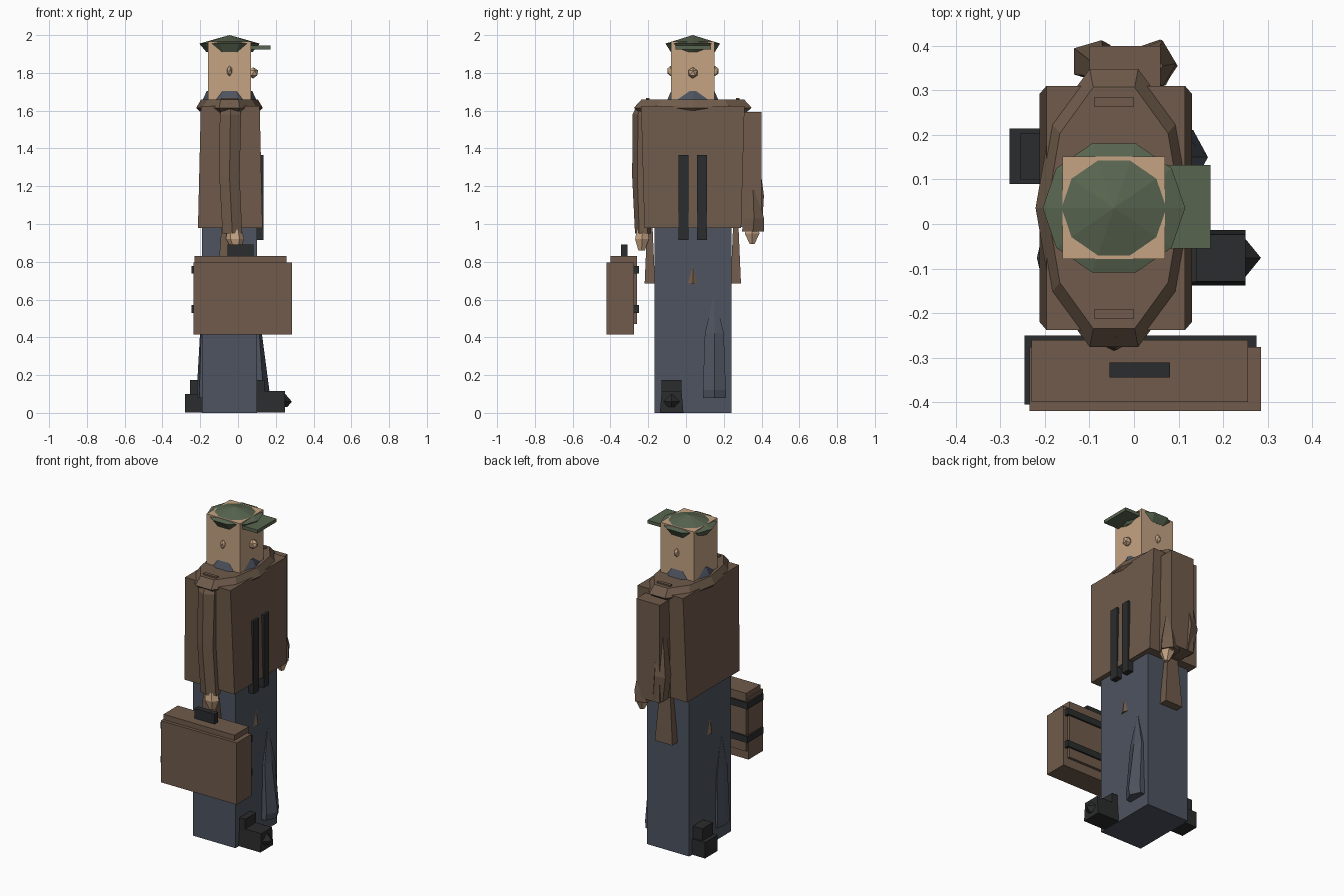
import bpy
import bmesh
from math import cos, sin, tau

default_cube = bpy.data.objects.get("Cube")
if default_cube:
    bpy.data.objects.remove(default_cube, do_unlink=True)


def make_material(name, color):
    material = bpy.data.materials.new(name)
    material.use_nodes = True
    material.diffuse_color = (*color, 1)
    shader = material.node_tree.nodes["Principled BSDF"]
    shader.inputs["Base Color"].default_value = (*color, 1)
    shader.inputs["Roughness"].default_value = 0.9
    return material


brown = make_material("coat brown", (0.16, 0.105, 0.07))
skin = make_material("skin tan", (0.56, 0.37, 0.23))
slate = make_material("trouser slate", (0.075, 0.087, 0.115))
black = make_material("leather black", (0.024, 0.025, 0.026))
green = make_material("cap green", (0.098, 0.13, 0.08))

# Shared vertical axis of the body
AXIS_X, AXIS_Y = -0.045, 0.036


def finish(name, bm, material):
    bmesh.ops.recalc_face_normals(bm, faces=bm.faces)
    mesh = bpy.data.meshes.new(name)
    bm.to_mesh(mesh)
    bm.free()
    mesh.materials.append(material)
    part = bpy.data.objects.new(name, mesh)
    bpy.context.scene.collection.objects.link(part)
    return part


def box(name, material, x, y, z, taper=(1, 1)):
    """Box from three (low, high) ranges; taper scales its top."""
    bm = bmesh.new()
    bmesh.ops.create_cube(bm, size=1)
    for vert in bm.verts:
        top = vert.co.z > 0
        scale = taper if top else (1, 1)
        vert.co.x = sum(x) / 2 + vert.co.x * (x[1] - x[0]) * scale[0]
        vert.co.y = sum(y) / 2 + vert.co.y * (y[1] - y[0]) * scale[1]
        vert.co.z = z[1] if top else z[0]
    return finish(name, bm, material)


def loft(name, material, sides, layers, turn=0):
    """Stacked polygons, each given as (x, y, z, x radius, y radius)."""
    bm = bmesh.new()
    rings = []
    for cx, cy, z, rx, ry in layers:
        angles = [tau * (i + turn) / sides for i in range(sides)]
        rings.append([bm.verts.new((cx + rx * cos(a), cy + ry * sin(a), z))
                      for a in angles])
    for low, high in zip(rings, rings[1:]):
        for i in range(sides):
            j = (i + 1) % sides
            bm.faces.new((low[i], low[j], high[j], high[i]))
    bm.faces.new(rings[0])
    bm.faces.new(rings[-1])
    return finish(name, bm, material)


def axial(name, material, sides, profile, turn=0):
    """Loft centred on the body axis, given as (z, x radius, y radius)."""
    layers = [(AXIS_X, AXIS_Y, *ring) for ring in profile]
    return loft(name, material, sides, layers, turn)


def pebble(name, material, center, radii):
    bm = bmesh.new()
    bmesh.ops.create_icosphere(bm, subdivisions=1, radius=1)
    for vert in bm.verts:
        vert.co = [c + r * v for c, r, v in zip(center, radii, vert.co)]
    return finish(name, bm, material)


# Trousers and coat
box("trousers", slate, (-0.19, 0.1), (-0.168, 0.24), (0, 1))
box("coat", brown, (-0.212, 0.13), (-0.22, 0.292), (0.98, 1.625), (0.91, 1.07))
axial("shoulder_yoke", brown, 10,
      [(1.57, 0.13, 0.27), (1.615, 0.176, 0.328), (1.66, 0.15, 0.285)])
axial("shirt_collar", slate, 10, [(1.64, 0.15, 0.15), (1.705, 0.12, 0.12)])

# Head with ears and nose
box("head", skin, (-0.16, 0.07), (-0.079, 0.151), (1.64, 1.967))
for side, label in ((-1, "right"), (1, "left")):
    pebble(label + "_ear", skin, (AXIS_X, AXIS_Y + side * 0.118, 1.81),
           (0.016, 0.02, 0.028))
pebble("nose", skin, (0.08, AXIS_Y, 1.8), (0.03, 0.028, 0.03))

# Cap with visor
axial("cap", green, 10, [(1.91, 0.122, 0.122), (1.955, 0.16, 0.152),
                         (2, 0.001, 0.001)])
box("cap_visor", green, (0.03, 0.172), (-0.055, 0.132), (1.925, 1.945))

# Front straps
for y in (-0.041, 0.058):
    box("front_strap", black, (0.1, 0.136), (y, y + 0.053), (0.915, 1.365))

# Coat tails, shoulder tabs
for side, label in ((-1, "right"), (1, "left")):
    inner, outer = AXIS_Y + side * 0.2, AXIS_Y + side * 0.255
    box(label + "_coat_tail", brown, (-0.11, 0.01), sorted((inner, outer)),
        (0.685, 1), (0.6, 0.5))
    tab = AXIS_Y + side * 0.238
    box(label + "_shoulder_tab", brown, (-0.09, 0), (tab - 0.01, tab + 0.01),
        (1.65, 1.668))

# Small pointed folds at the front and back of the trousers
for x in (-0.186, 0.096):
    loft("trouser_fold", brown, 4,
         [(x, AXIS_Y, 0.685, 0.016, 0.037), (x, AXIS_Y, 0.795, 0.002, 0.002)])

# Knee wedges
for label, x, y, reach in (("front", 0.1, 0.15, 0.066),
                           ("back", -0.19, -0.076, -0.028)):
    loft(label + "_knee_wedge", slate, 6,
         [(x, y, 0.08, reach * 0.85, 0.07), (x, y, 0.12, reach, 0.07),
          (x, y, 0.42, reach * 0.4, 0.058), (x, y, 0.62, 0.002, 0.004)])

# Shoes
box("front_shoe", black, (0.06, 0.25), (-0.138, -0.014), (0.002, 0.115),
    (1, 0.85))
loft("front_toe", black, 6, [(0.2, -0.076, 0.03, 0.06, 0.05),
                             (0.2, -0.076, 0.06, 0.085, 0.06),
                             (0.2, -0.076, 0.1, 0.05, 0.04)])
box("front_ankle", black, (0.06, 0.14), (-0.13, -0.024), (0.1, 0.175))
box("back_shoe", black, (-0.28, -0.15), (0.09, 0.214), (0.002, 0.1))
box("back_ankle", black, (-0.255, -0.15), (0.1, 0.204), (0.1, 0.175))

# Right arm hanging to the suitcase handle
loft("right_arm", brown, 6,
     [(-0.03, -0.225, 0.95, 0.06, 0.045), (-0.045, -0.23, 1.25, 0.062, 0.055),
      (-0.04, -0.225, 1.58, 0.065, 0.058), (-0.04, -0.21, 1.64, 0.045, 0.045)],
     0.5)
loft("right_hand", skin, 6,
     [(-0.01, -0.235, 0.86, 0.02, 0.02), (-0.015, -0.233, 0.92, 0.048, 0.042),
      (-0.02, -0.23, 0.97, 0.04, 0.035)])

# Left arm: sleeve, elbow, cuff and hand
box("left_sleeve", brown, (-0.1, 0.06), (0.28, 0.4), (0.985, 1.592))
loft("left_elbow", brown, 5,
     [(-0.07, 0.36, 0.99, 0.05, 0.045), (-0.09, 0.365, 1.15, 0.055, 0.05),
      (-0.075, 0.35, 1.4, 0.03, 0.03)])
loft("left_cuff", brown, 5,
     [(0.04, 0.355, 0.96, 0.058, 0.062), (0.05, 0.36, 1.03, 0.045, 0.055),
      (0.04, 0.355, 1.18, 0.025, 0.025)])
loft("left_hand", skin, 6,
     [(0.055, 0.35, 0.895, 0.015, 0.015), (0.05, 0.35, 0.95, 0.042, 0.045),
      (0.05, 0.35, 0.985, 0.035, 0.035)])

# Suitcase with inner case, straps and handle
box("suitcase", brown, (-0.235, 0.285), (-0.42, -0.276), (0.415, 0.797))
box("suitcase_lid", brown, (-0.23, 0.256), (-0.4, -0.26), (0.47, 0.83))
for z in (0.53, 0.738):
    box("suitcase_strap", black, (-0.246, 0.275), (-0.405, -0.25),
        (z, z + 0.04))
box("suitcase_handle", black, (-0.055, 0.081), (-0.345, -0.311), (0.82, 0.892))
